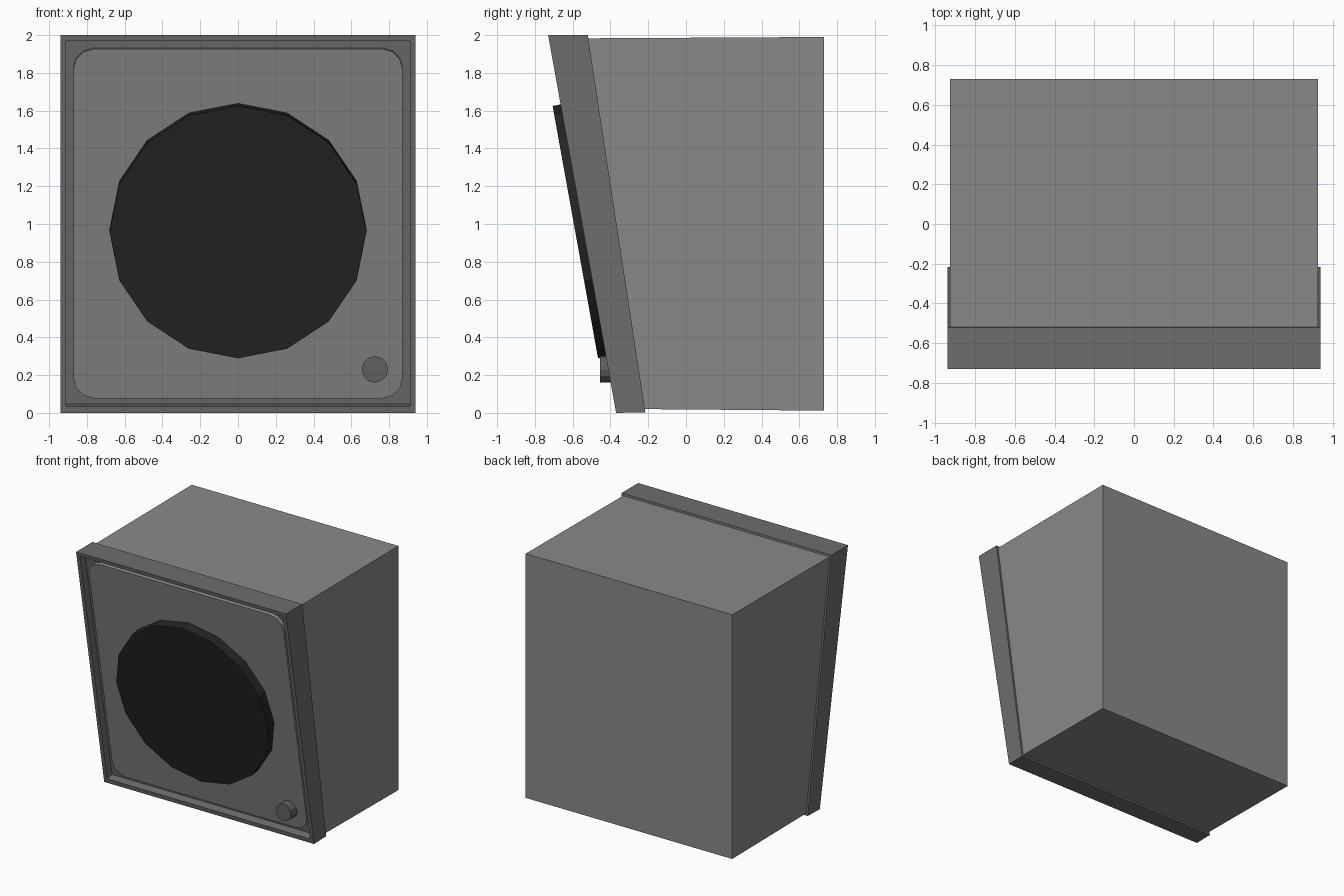
import bpy
from math import sin, cos, pi
from mathutils import Vector

if "Cube" in bpy.data.objects:
    bpy.data.objects.remove(bpy.data.objects["Cube"])

SLOPE = 0.18                                   # forward lean of the front
INWARD = Vector((0, 1, SLOPE)).normalized()    # direction into the cabinet


def material(name, v):
    m = bpy.data.materials.new(name)
    m.diffuse_color = (v, v, v, 1)
    m.use_nodes = True
    m.node_tree.nodes["Principled BSDF"].inputs["Base Color"].default_value = m.diffuse_color
    return m


def tilted(x, z, depth=0.0):
    """Point on the leaning front plane, sunk by depth."""
    return Vector((x, -0.37 - SLOPE * z + depth * 1.016, z))


def rect(x, z0, z1):
    return [(-x, z0), (x, z0), (x, z1), (-x, z1)]


def loft(name, loops, mat):
    """Closed solid through loops of equal length, capped at both ends."""
    n = len(loops[0])
    verts = [tuple(p) for loop in loops for p in loop]
    faces = [tuple(range(n)), tuple(reversed(range(len(verts) - n, len(verts))))]
    for k in range(len(loops) - 1):
        for i in range(n):
            j = (i + 1) % n
            faces.append((k * n + j, k * n + i, k * n + n + i, k * n + n + j))
    me = bpy.data.meshes.new(name)
    me.from_pydata(verts, [], faces)
    me.update()
    me.materials.append(mat)
    ob = bpy.data.objects.new(name, me)
    bpy.context.collection.objects.link(ob)
    return ob


def slab(name, pts, depth, thick, mat):
    front = [tilted(x, z, depth) for x, z in pts]
    return loft(name, [front, [p + INWARD * thick for p in front]], mat)


def ring(cx, cz, rx, rz, n):
    return [(cx + rx * cos(2 * pi * i / n), cz + rz * sin(2 * pi * i / n))
            for i in range(n)]


cone_black = material("cone_black", 0.018)
frame_grey = material("frame_grey", 0.155)
body_grey = material("body_grey", 0.25)
panel_grey = material("panel_grey", 0.24)
knob_grey = material("knob_grey", 0.115)

# Cabinet box with a slanted front
loft("cabinet", [
    [(x, -0.216 - 0.154 * z, z) for x, z in rect(0.925, 0.02, 1.983)],
    [(x, 0.73, z) for x, z in rect(0.925, 0.012, 1.99)],
], body_grey)

# Front frame: recess floor, inner wall, rim, outer wall, back
inner = [tilted(x, z) for x, z in rect(0.91, 0.035, 1.97)]
loft("front_frame", [
    [p + INWARD * 0.065 for p in inner],
    inner,
    [tilted(x, z) for x, z in rect(0.94, 0.0, 2.0)],
    [(x, -0.215 - 0.1525 * z, z) for x, z in rect(0.94, 0.003, 2.0)],
], frame_grey)

# Baffle panel with rounded corners
R = 0.11
corners = [(0.872 - R, 1.927 - R), (-0.872 + R, 1.927 - R),
           (-0.872 + R, 0.077 + R), (0.872 - R, 0.077 + R)]
panel = [(cx + R * cos(a), cz + R * sin(a))
         for k, (cx, cz) in enumerate(corners)
         for a in [(k + s / 3) * pi / 2 for s in range(4)]]
slab("baffle_panel", panel, 0.035, 0.03, panel_grey)

# Speaker disc, sixteen sides
slab("speaker_disc", ring(0, 0.957, 0.68, 0.668, 16), -0.043, 0.085, cone_black)

# Control knob pointing straight forward
knob = ring(0.725, 0.23, 0.07, 0.07, 12)
loft("control_knob", [[(x, y, z) for x, z in knob] for y in (-0.455, -0.34)],
     knob_grey)
